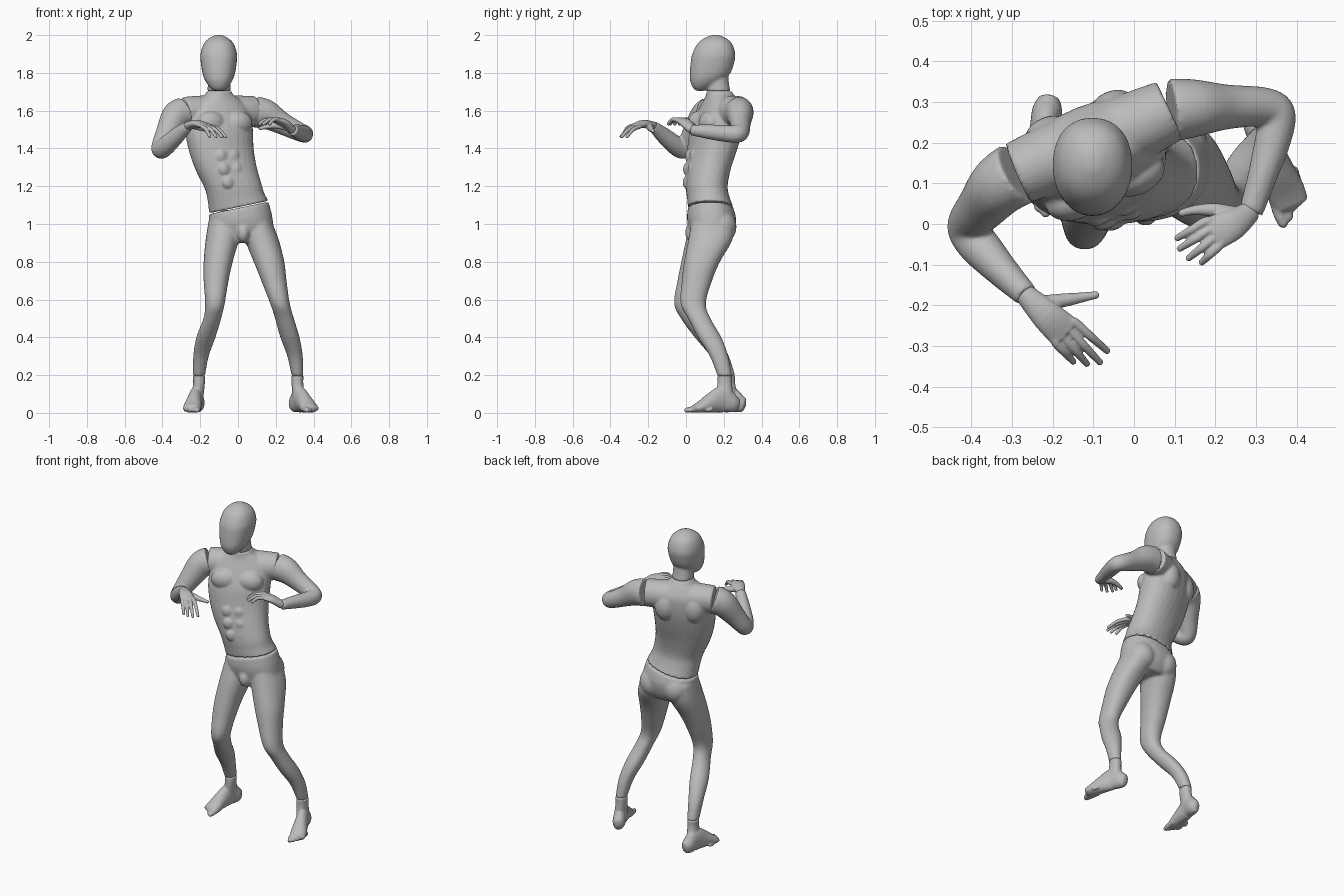
import bpy, bmesh, math
from mathutils import Vector, Matrix

if "Cube" in bpy.data.objects:
    bpy.data.objects.remove(bpy.data.objects["Cube"], do_unlink=True)

grey = bpy.data.materials.new("matte grey")
grey.use_nodes = True
grey.diffuse_color = (0.5, 0.5, 0.5, 1)
grey.node_tree.nodes["Principled BSDF"].inputs["Base Color"].default_value = (0.5, 0.5, 0.5, 1)
SIDES = 28


def resample(rows, steps=5):
    """Catmull-Rom interpolation of equal-length number rows."""
    out = []
    for i in range(len(rows) - 1):
        p0, p1 = rows[max(i - 1, 0)], rows[i]
        p2, p3 = rows[i + 1], rows[min(i + 2, len(rows) - 1)]
        for k in range(steps):
            t = k / steps
            out.append([0.5 * (2 * b + (c - a) * t + (2 * a - 5 * b + 4 * c - d) * t * t
                               + (3 * b - a - 3 * c + d) * t ** 3)
                        for a, b, c, d in zip(p0, p1, p2, p3)])
    return out + [list(rows[-1])]


def skin(bm, rings, tips):
    """Join rings of points into a closed shell with a fan at each end."""
    loops = [[bm.verts.new(p) for p in ring] for ring in rings]
    faces = []
    for lo, hi in zip(loops, loops[1:]):
        for i in range(SIDES):
            j = (i + 1) % SIDES
            faces.append(bm.faces.new((lo[i], lo[j], hi[j], hi[i])))
    for loop, tip in ((loops[0], tips[0]), (loops[-1], tips[1])):
        v = bm.verts.new(tip)
        for i in range(SIDES):
            faces.append(bm.faces.new((loop[i], loop[(i + 1) % SIDES], v)))
    bmesh.ops.recalc_face_normals(bm, faces=faces)


def ellipse(c, u, v, power=2.0):
    pts = []
    for i in range(SIDES):
        a = math.tau * i / SIDES
        ca, sa = math.cos(a), math.sin(a)
        pts.append(c + u * math.copysign(abs(ca) ** (2 / power), ca)
                   + v * math.copysign(abs(sa) ** (2 / power), sa))
    return pts


def stack(bm, rows, power=2.2):
    """Level sections: x, y, z, half width, half depth, yaw in degrees, side slope."""
    rows = resample([list(r) + [0] * (7 - len(r)) for r in rows])
    rings = []
    for x, y, z, a, b, yaw, slope in rows:
        w = math.radians(yaw)
        u = Vector((math.cos(w), math.sin(w), slope)) * a
        v = Vector((-math.sin(w), math.cos(w), 0)) * b
        rings.append(ellipse(Vector((x, y, z)), u, v, power))
    skin(bm, rings, (rows[0][:3], rows[-1][:3]))


def tube(bm, rows, hint=(0, 0, 1), bulge=0.0):
    """Sections along a path: x, y, z, radius along the hint, radius across it."""
    rows = resample([list(r) + [r[3]] * (5 - len(r)) for r in rows])
    pts = [Vector(r[:3]) for r in rows]
    rings, last = [], len(pts) - 1
    for i, r in enumerate(rows):
        t = (pts[min(i + 1, last)] - pts[max(i - 1, 0)]).normalized()
        s = Vector(hint)
        s = (s - t * s.dot(t)).normalized()
        rings.append(ellipse(pts[i], s * r[3], t.cross(s) * r[4]))
        if i == 0:
            first = pts[0] - t * r[4] * bulge
    skin(bm, rings, (first, pts[-1] + t * rows[-1][4] * bulge))


def blob(bm, centre, radii, yaw=0):
    m = (Matrix.Translation(centre) @ Matrix.Rotation(math.radians(yaw), 4, 'Z')
         @ Matrix.Diagonal((*radii, 1)))
    bmesh.ops.create_uvsphere(bm, u_segments=20, v_segments=12, radius=1, matrix=m)


def finish(bm, name, voxel=0.008, smooth=4):
    """Fuse the overlapping shells of one part into a single smooth skin."""
    mesh = bpy.data.meshes.new(name)
    bm.to_mesh(mesh)
    bm.free()
    mesh.materials.append(grey)
    obj = bpy.data.objects.new(name, mesh)
    bpy.context.collection.objects.link(obj)
    fuse = obj.modifiers.new("fuse", 'REMESH')
    fuse.mode, fuse.voxel_size, fuse.use_smooth_shade = 'VOXEL', voxel, True
    soft = obj.modifiers.new("soften", 'SMOOTH')
    soft.factor, soft.iterations = 0.5, smooth
    return obj


# Head with the neck beneath it
bm = bmesh.new()
stack(bm, [(-.102, .075, 1.705, .02, .022), (-.102, .082, 1.722, .046, .046),
           (-.102, .108, 1.76, .073, .087), (-.102, .128, 1.80, .087, .108),
           (-.102, .141, 1.86, .096, .116), (-.102, .147, 1.90, .097, .114),
           (-.102, .152, 1.95, .082, .094), (-.102, .154, 1.98, .056, .064),
           (-.102, .155, 2.0, .02, .022)])
stack(bm, [(-.1, .172, 1.704, .062, .064), (-.1, .168, 1.74, .06, .06), (-.1, .15, 1.82, .06, .07)])
finish(bm, "head")

# Torso: twisted ribcage, shoulder yoke, chest, belly and shoulder blade muscles
bm = bmesh.new()
stack(bm, [(.004, .13, 1.09, .157, .12, 0, .21), (-.01, .118, 1.14, .15, .112, 4, .15),
           (-.026, .11, 1.2, .15, .109, 8, .1), (-.065, .12, 1.3, .165, .115, 14, .03),
           (-.09, .14, 1.4, .177, .122, 20), (-.1, .16, 1.5, .184, .125, 22),
           (-.1, .185, 1.6, .172, .108, 22), (-.1, .186, 1.655, .12, .085, 22),
           (-.1, .18, 1.685, .075, .072, 22), (-.1, .174, 1.702, .064, .066, 22)])
tube(bm, [(-.285, .125, 1.59, .082, .078), (-.19, .165, 1.595, .085, .085),
          (0, .24, 1.595, .085, .085), (.088, .28, 1.595, .082, .077)])
yaw = math.radians(22)
across = Vector((math.cos(yaw), math.sin(yaw), 0))
front = Vector((math.sin(yaw), -math.cos(yaw), 0))
for side in (-1, 1):
    blob(bm, Vector((-.1, .165, 1.535)) + across * .078 * side + front * .078, (.078, .052, .062), 22)
    blob(bm, Vector((-.1, .175, 1.54)) + across * .085 * side - front * .075, (.065, .052, .085), 22)
    for x, y, z in ((-.02, .01, 1.22), (-.04, .012, 1.29), (-.055, .022, 1.36)):
        blob(bm, (x + .032 * side, y + .012 * side, z), (.029, .014, .031), 15)
finish(bm, "torso", 0.007, 3)

# Pelvis and both legs in one skin
bm = bmesh.new()
stack(bm, [(.004, .13, 1.085, .157, .121, 0, .21), (.014, .136, 1.02, .168, .13, 0, .1),
           (.02, .138, .95, .165, .115), (.022, .135, .9, .11, .09)])
blob(bm, (.028, .04, .955), (.036, .045, .055))
for x in (-.06, .1):
    blob(bm, (x, .185, .985), (.083, .083, .09))
stack(bm, [(-.07, .14, 1.02, .085, .11), (-.083, .118, .92, .088, .117), (-.105, .07, .8, .077, .095),
           (-.116, .035, .7, .066, .08), (-.122, .003, .58, .052, .066), (-.136, .033, .5, .047, .06),
           (-.17, .108, .4, .051, .062), (-.196, .178, .3, .041, .049), (-.207, .222, .195, .032, .039)])
stack(bm, [(.09, .14, 1.02, .085, .11), (.125, .13, .92, .09, .117), (.164, .085, .8, .081, .095),
           (.19, .058, .7, .067, .08), (.222, .038, .58, .052, .067), (.246, .07, .5, .05, .06),
           (.275, .125, .4, .051, .062), (.302, .175, .3, .041, .049), (.315, .205, .195, .031, .038)])
finish(bm, "hips_and_legs", 0.008, 5)


def foot(name, ankle, origin, forward, inner):
    """Foot from heel to toes; inner is the side sign of the big toe."""
    bm = bmesh.new()
    f = Vector((*forward, 0)).normalized()
    s = Vector((-f.y, f.x, 0)) * inner
    o = Vector((*origin, 0))

    def at(t, w, z):
        return tuple(o + f * t + s * w + Vector((0, 0, z)))

    rows = [(-.085, .042, .036, .026), (-.055, .05, .05, .037), (0, .07, .07, .036),
            (.06, .055, .055, .041), (.12, .034, .034, .047), (.16, .022, .022, .044)]
    tube(bm, [(*at(t, 0, z), h, w) for t, z, h, w in rows], bulge=.4)
    stack(bm, [(*ankle, .197, .032, .038), (*ankle, .15, .031, .039), (*at(-.01, 0, .06), .034, .05)])
    for i in range(5):
        w, r = .036 - .019 * i, .015 - .0014 * i
        end = .2 - .007 * i * i * .6 - .006 * i
        tube(bm, [(*at(.11, w * .85, .024), r), (*at(end - .03, w, .018), r),
                  (*at(end, w, .013), r * .8)], bulge=.7)
    for v in bm.verts:
        v.co.z = max(v.co.z, 0)
    finish(bm, name, 0.005, 3)


foot("right_foot", (-.207, .222), (-.222, .225), (-.16, -.99), 1)
foot("left_foot", (.315, .205), (.326, .195), (.38, -.92), -1)

# Arms, from the shoulder seam to the wrist
bm = bmesh.new()
tube(bm, [(-.287, .124, 1.59, .083, .08), (-.33, .095, 1.565, .08, .075), (-.372, .045, 1.485, .064, .062),
          (-.405, .005, 1.415, .052, .052), (-.405, -.022, 1.395, .05, .05), (-.375, -.06, 1.42, .05, .05),
          (-.32, -.12, 1.47, .043, .04), (-.265, -.175, 1.519, .028, .03)])
finish(bm, "right_arm", 0.007)
bm = bmesh.new()
tube(bm, [(.092, .28, 1.593, .083, .078), (.15, .285, 1.58, .078, .071), (.23, .288, 1.535, .06, .055),
          (.32, .288, 1.49, .05, .048), (.353, .268, 1.477, .047, .045), (.34, .2, 1.48, .044, .044),
          (.315, .115, 1.489, .038, .036), (.288, .03, 1.497, .028, .03)])
finish(bm, "left_arm", 0.007)


def hand(name, wrist, middle, knuckle, index_side, tips, tip_z, thumb):
    """Palm, four drooping fingers from index to little, and a thumb."""
    bm = bmesh.new()
    s = Vector((*index_side, 0)).normalized()
    k = Vector(knuckle)
    tube(bm, [(*wrist, .026, .023), (*middle, .038, .021), (*knuckle, .044, .014)], hint=s, bulge=.6)
    for i, tip in enumerate(tips):
        base = k + s * (.034 - .0225 * i)
        end = Vector((*tip, tip_z))
        bend = base.lerp(end, .5) + Vector((0, 0, .012))
        start = base.lerp(Vector(middle), .3)
        tube(bm, [(*start, .012), (*base, .012), (*bend, .0105), (*end, .008)], bulge=.7)
    tube(bm, [(*p, r) for p, r in zip(thumb, (.019, .017, .012, .009))], bulge=.7)
    finish(bm, name, 0.0035, 2)


hand("right_hand", (-.268, -.172, 1.519), (-.215, -.225, 1.53), (-.168, -.268, 1.517), (.69, .72),
     ((-.064, -.314), (-.082, -.342), (-.114, -.346), (-.148, -.34)), 1.46,
     ((-.23, -.195, 1.52), (-.175, -.188, 1.507), (-.125, -.18, 1.497), (-.09, -.174, 1.492)))
hand("left_hand", (.288, .032, 1.497), (.245, 0, 1.534), (.193, -.024, 1.552), (-.48, .87),
     ((.104, -.036), (.11, -.062), (.132, -.086), (.165, -.096)), 1.527,
     ((.258, .022, 1.512), (.2, .034, 1.522), (.15, .034, 1.514), (.114, .026, 1.506)))
